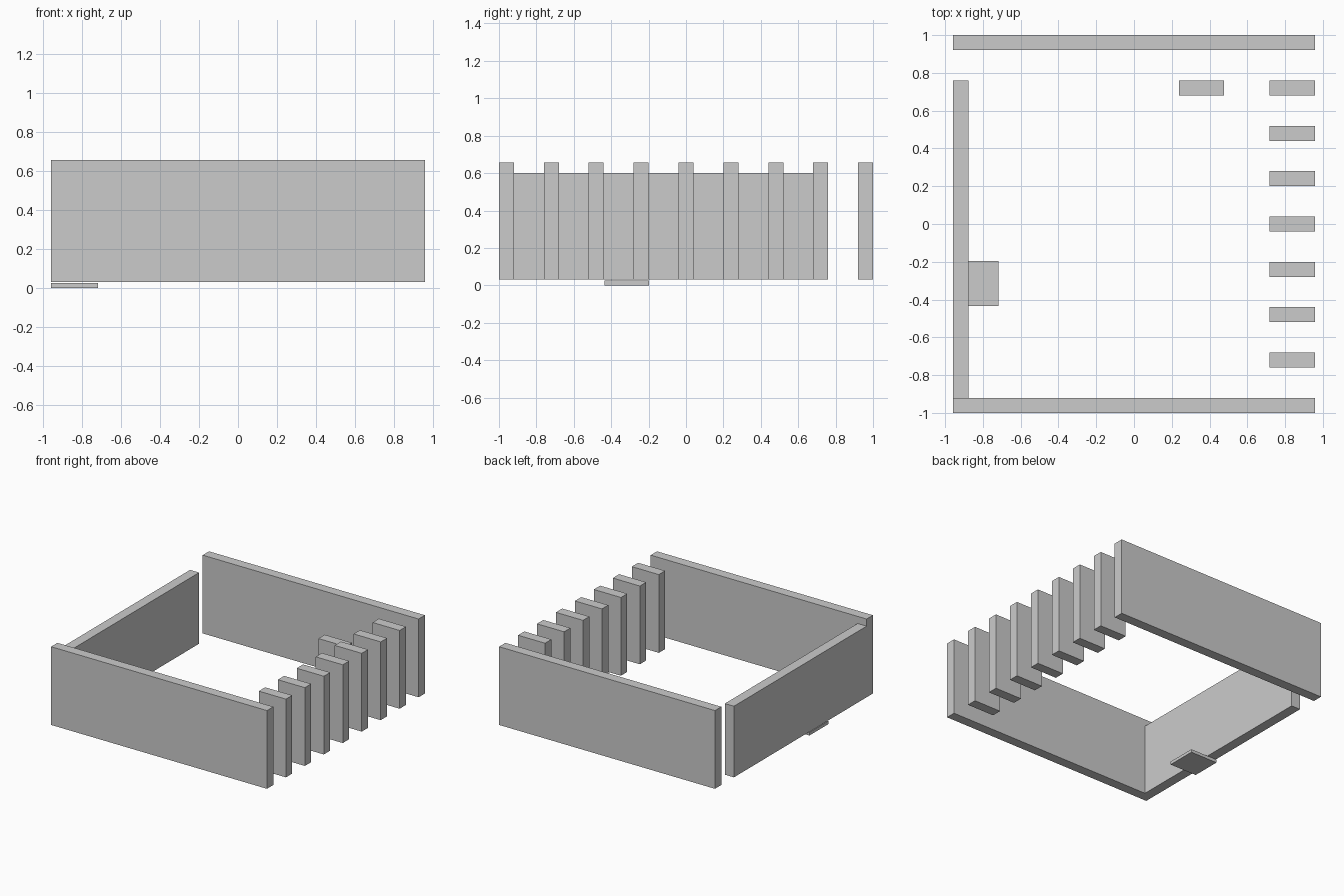
import bpy
import bmesh
from mathutils import Vector

if "Cube" in bpy.data.objects:
    bpy.data.objects.remove(bpy.data.objects["Cube"])


def box(name, x, y, z):
    """Box spanning the given (min, max) ranges."""
    lo, hi = Vector((x[0], y[0], z[0])), Vector((x[1], y[1], z[1]))
    bm = bmesh.new()
    bmesh.ops.create_cube(bm, size=1)
    bmesh.ops.scale(bm, vec=hi - lo, verts=bm.verts)
    bmesh.ops.translate(bm, vec=(lo + hi) / 2, verts=bm.verts)
    mesh = bpy.data.meshes.new(name)
    bm.to_mesh(mesh)
    bm.free()
    obj = bpy.data.objects.new(name, mesh)
    bpy.context.collection.objects.link(obj)
    return obj


X = 0.957        # half width
T = 0.08         # wall thickness
L = 0.24         # fin length
Z0, Z1 = 0.03, 0.657

# Long front and back walls
box("front_wall", (-X, X), (-1, -1 + T), (Z0, Z1))
box("back_wall", (-X, X), (1 - T, 1), (Z0, Z1))

# Lower left wall, leaving a gap at the back
box("left_wall", (-X, -X + T), (-1 + T, 0.76), (Z0, 0.6))

# Row of upright fins along the right side
for i in range(7):
    y = (i - 3) * 0.24
    box(f"fin_{i + 1}", (X - L, X), (y - T / 2, y + T / 2), (Z0, Z1))

# Short raised block behind the last fin
box("inner_block", (0.237, 0.477), (0.68, 0.76), (0.22, 0.40))

# Thin foot plate under the left wall
box("foot_plate", (-X, -X + L), (-0.435, -0.197), (0, 0.025))
